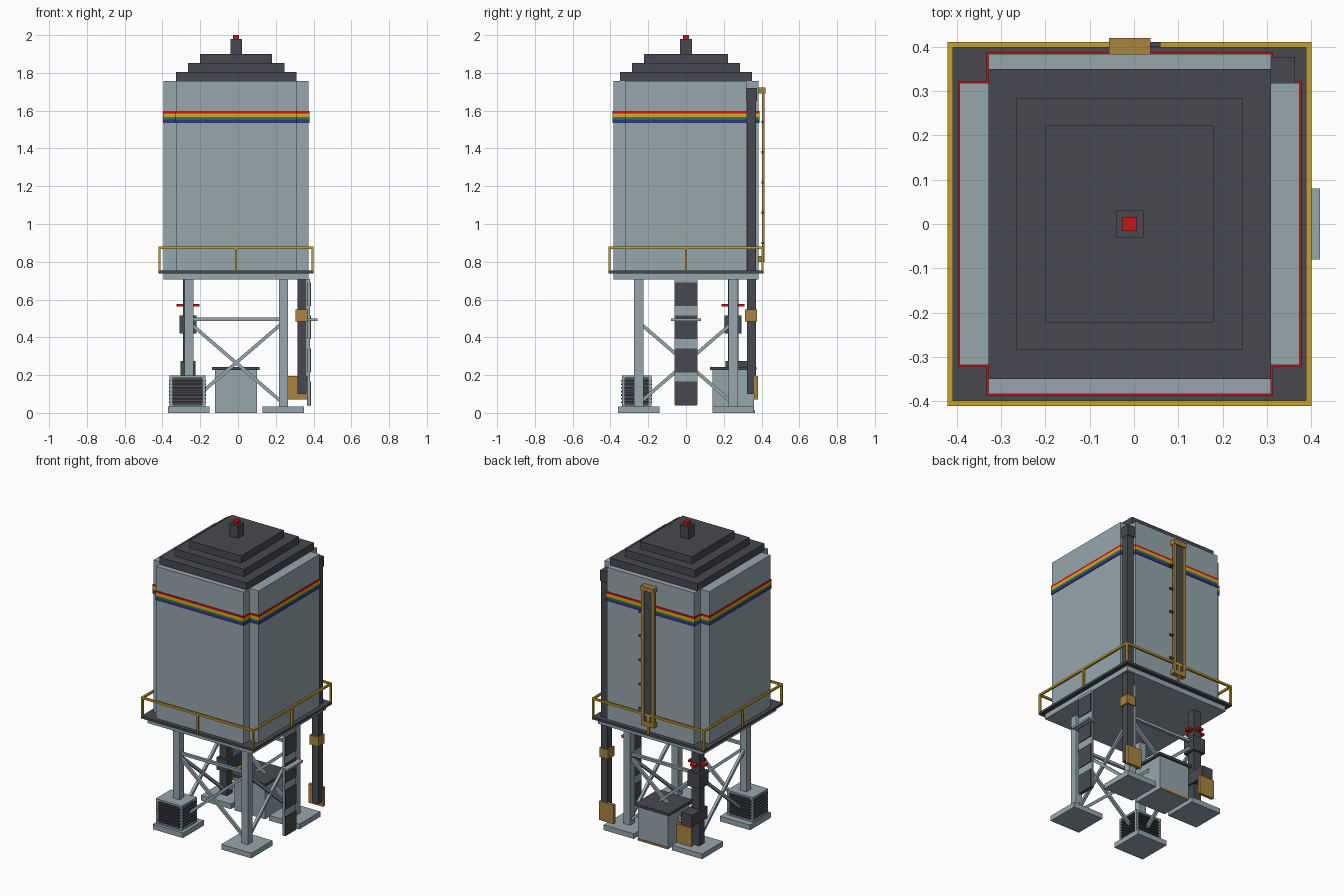
import bpy, bmesh
from mathutils import Vector

if "Cube" in bpy.data.objects:
    bpy.data.objects.remove(bpy.data.objects["Cube"])


def mat(name, r, g, b):
    m = bpy.data.materials.new(name)
    lin = lambda c: ((c / 255 + 0.055) / 1.055) ** 2.4
    m.diffuse_color = (lin(r), lin(g), lin(b), 1)
    m.use_nodes = True
    m.node_tree.nodes["Principled BSDF"].inputs["Base Color"].default_value = m.diffuse_color
    return m


GREY = mat("pale blue grey", 150, 166, 173)
DARK = mat("charcoal", 70, 73, 78)
YELLOW = mat("rail yellow", 200, 160, 40)
BRASS = mat("brass brown", 168, 132, 62)
GOLD = mat("stripe gold", 222, 168, 28)
RED = mat("signal red", 205, 20, 20)
GREEN = mat("stripe green", 35, 130, 65)
BLUE = mat("stripe blue", 55, 48, 135)

CX = -0.01            # tower axis in x
LEG = 0.25            # leg offset from the axis


def finish(name, bm, m):
    bmesh.ops.recalc_face_normals(bm, faces=bm.faces)
    me = bpy.data.meshes.new(name)
    bm.to_mesh(me)
    bm.free()
    me.materials.append(m)
    ob = bpy.data.objects.new(name, me)
    bpy.context.collection.objects.link(ob)
    return ob


def boxes(name, m, *bounds):
    """One object from boxes given as (x0, x1, y0, y1, z0, z1)."""
    bm = bmesh.new()
    for x0, x1, y0, y1, z0, z1 in bounds:
        vs = bmesh.ops.create_cube(bm, size=1)["verts"]
        for v in vs:
            v.co = ((x0 + x1) / 2 + v.co.x * (x1 - x0),
                    (y0 + y1) / 2 + v.co.y * (y1 - y0),
                    (z0 + z1) / 2 + v.co.z * (z1 - z0))
    return finish(name, bm, m)


def cross_prism(name, m, a, b, z0, z1):
    """Plus-shaped prism: a is the outer half width, b the half width of each arm."""
    pts = [(a, -b), (a, b), (b, b), (b, a), (-b, a), (-b, b),
           (-a, b), (-a, -b), (-b, -b), (-b, -a), (b, -a), (b, -b)]
    bm = bmesh.new()
    f = bm.faces.new([bm.verts.new((CX + x, y, z0)) for x, y in pts])
    up = bmesh.ops.extrude_face_region(bm, geom=[f])["geom"]
    bmesh.ops.translate(bm, vec=(0, 0, z1 - z0),
                        verts=[g for g in up if isinstance(g, bmesh.types.BMVert)])
    return finish(name, bm, m)


def bar(name, m, p, q, w):
    """Square bar between two points."""
    p, q = Vector(p), Vector(q)
    ob = boxes(name, m, (-w / 2, w / 2, -w / 2, w / 2, 0, (q - p).length))
    ob.location = p
    ob.rotation_euler = (q - p).to_track_quat('Z', 'Y').to_euler()
    return ob


# Tank, with painted bands standing just proud of it
cross_prism("tank", GREY, 0.384, 0.319, 0.745, 1.757)
for label, m, z0, z1 in (("red", RED, 1.585, 1.597), ("gold", GOLD, 1.566, 1.585),
                         ("green", GREEN, 1.554, 1.566), ("blue", BLUE, 1.535, 1.554)):
    cross_prism(label + "_band", m, 0.388, 0.323, z0, z1)

# Stepped roof, vent and beacon
for i, (hx, hy) in enumerate(((0.319, 0.35), (0.255, 0.285), (0.19, 0.223))):
    z = 1.756 + i * 0.048
    boxes(f"roof_step_{i + 1}", DARK, (CX - hx, CX + hx, -hy, hy, z, z + 0.048))
boxes("roof_vent", DARK, (CX - 0.031, CX + 0.031, -0.031, 0.031, 1.9, 1.98))
boxes("beacon", RED, (CX - 0.016, CX + 0.016, -0.016, 0.016, 1.98, 2.0))

# Floor slab, walkway and railing
boxes("floor_slab", GREY, (CX - 0.384, CX + 0.384, -0.384, 0.384, 0.705, 0.74))
R = 0.411
boxes("walkway", DARK, (CX - R, CX + R, -R, R, 0.738, 0.753))
t = 0.012
rail = []
for s in (-1, 1):
    e = sorted((s * R, s * (R - t)))
    rail.append((CX - R, CX + R, e[0], e[1], 0.867, 0.88))
    rail.append((CX + e[0], CX + e[1], -R, R, 0.867, 0.88))
    for k in (-1, 0, 1):
        c = k * (R - t / 2)
        rail.append((CX + c - t / 2, CX + c + t / 2, e[0], e[1], 0.753, 0.87))
        if k == 0:
            rail.append((CX + e[0], CX + e[1], -t / 2, t / 2, 0.753, 0.87))
boxes("railing", YELLOW, *rail)

# Feet and legs (the back left support is the valve column)
for sx in (-1, 1):
    for sy in (-1, 1):
        x, y = CX + sx * LEG, sy * LEG
        boxes("foot_plate", GREY, (x - 0.11, x + 0.11, y - 0.11, y + 0.11, 0, 0.034))
        if (sx, sy) != (-1, 1):
            boxes("leg", GREY, (x - 0.024, x + 0.024, y - 0.024, y + 0.024, 0.03, 0.706))

# Cross braces on all sides, tie beams front and back
for s in (-1, 1):
    for d in (-1, 1):
        bar("brace_x", GREY, (CX - d * LEG, s * LEG, 0.48), (CX + d * LEG, s * LEG, 0.05), 0.018)
        bar("brace_y", GREY, (CX + s * LEG, -d * LEG, 0.48), (CX + s * LEG, d * LEG, 0.05), 0.018)
    bar("tie_beam", GREY, (CX - LEG, s * LEG, 0.495), (CX + LEG, s * LEG, 0.495), 0.018)

# Valve column with collar, elbow, outlet plate and cross handle
vx, vy = -0.264, 0.25
boxes("valve_column", DARK,
      (vx - 0.028, vx + 0.028, vy - 0.028, vy + 0.028, 0.03, 0.706),
      (vx - 0.045, vx + 0.045, vy - 0.045, vy + 0.045, 0.42, 0.515),
      (vx - 0.04, vx + 0.04, vy - 0.04, 0.37, 0.195, 0.275))
boxes("valve_outlet_plate", BRASS, (-0.305, -0.197, 0.36, 0.38, 0.07, 0.195))
boxes("valve_handle", RED,
      (vx - 0.061, vx + 0.061, vy - 0.018, vy + 0.018, 0.563, 0.577),
      (vx - 0.018, vx + 0.018, vy - 0.061, vy + 0.061, 0.563, 0.577))

# Corner downpipe with head, bracket and outlet plate
boxes("downpipe", DARK, (0.315, 0.362, 0.322, 0.37, 0.1, 1.70),
      (0.31, 0.364, 0.319, 0.377, 1.65, 1.72))
boxes("downpipe_bracket", BRASS, (0.305, 0.37, 0.312, 0.377, 0.485, 0.547))
boxes("downpipe_outlet_plate", BRASS, (0.262, 0.368, 0.36, 0.381, 0.07, 0.195))

# Level gauge on the back of the tank
boxes("gauge_frame", BRASS,
      (-0.057, -0.036, 0.402, 0.415, 0.81, 1.71), (0.016, 0.037, 0.402, 0.415, 0.81, 1.71),
      (-0.057, 0.037, 0.38, 0.42, 1.692, 1.722), (-0.057, 0.037, 0.38, 0.415, 0.8, 0.83))
boxes("gauge_panel", DARK, (-0.037, 0.017, 0.402, 0.408, 0.82, 1.70))
boxes("gauge_pegs", DARK,
      *[(0.03, 0.06, 0.4, 0.411, z - 0.006, z + 0.006) for z in (0.9, 1.06, 1.22, 1.38, 1.54)])

# Banded access panel and step on the right side
boxes("access_panel", GREY, (0.368, 0.381, -0.061, 0.061, 0.045, 0.71))
boxes("access_panel_treads", DARK,
      *[(0.364, 0.386, -0.057, 0.057, 0.04 + k * 0.175, 0.165 + k * 0.175) for k in range(4)])
boxes("access_step", GREY, (0.365, 0.42, -0.08, 0.08, 0.486, 0.499))

# Equipment cabinet at the back
boxes("cabinet", GREY, (-0.122, 0.1, 0.14, 0.36, 0.0, 0.228))
boxes("cabinet_lid", DARK, (-0.138, 0.114, 0.126, 0.374, 0.226, 0.243))
boxes("cabinet_sill", BRASS, (-0.122, 0.1, 0.358, 0.364, 0.0, 0.012))

# Louvred unit around the front left leg
gx0, gx1, gy0, gy1 = -0.362, -0.172, -0.34, -0.182
p = 0.018
boxes("louvre_core", DARK, (gx0 + 0.01, gx1 - 0.01, gy0 + 0.01, gy1 - 0.01, 0.034, 0.188))
frame = [(gx0, gx1, gy0, gy1, 0.03, 0.042), (gx0, gx1, gy0, gy1, 0.184, 0.197)]
for x in (gx0, gx1 - p):
    for y in (gy0, gy1 - p):
        frame.append((x, x + p, y, y + p, 0.03, 0.197))
boxes("louvre_frame", GREY, *frame)
slats = []
for k in range(7):
    z = 0.052 + k * 0.019
    slats.append((gx0 + 0.012, gx1 - 0.012, gy0 - 0.003, gy1 + 0.003, z, z + 0.009))
    slats.append((gx0 - 0.003, gx1 + 0.003, gy0 + 0.012, gy1 - 0.012, z, z + 0.009))
boxes("louvre_slats", DARK, *slats)
